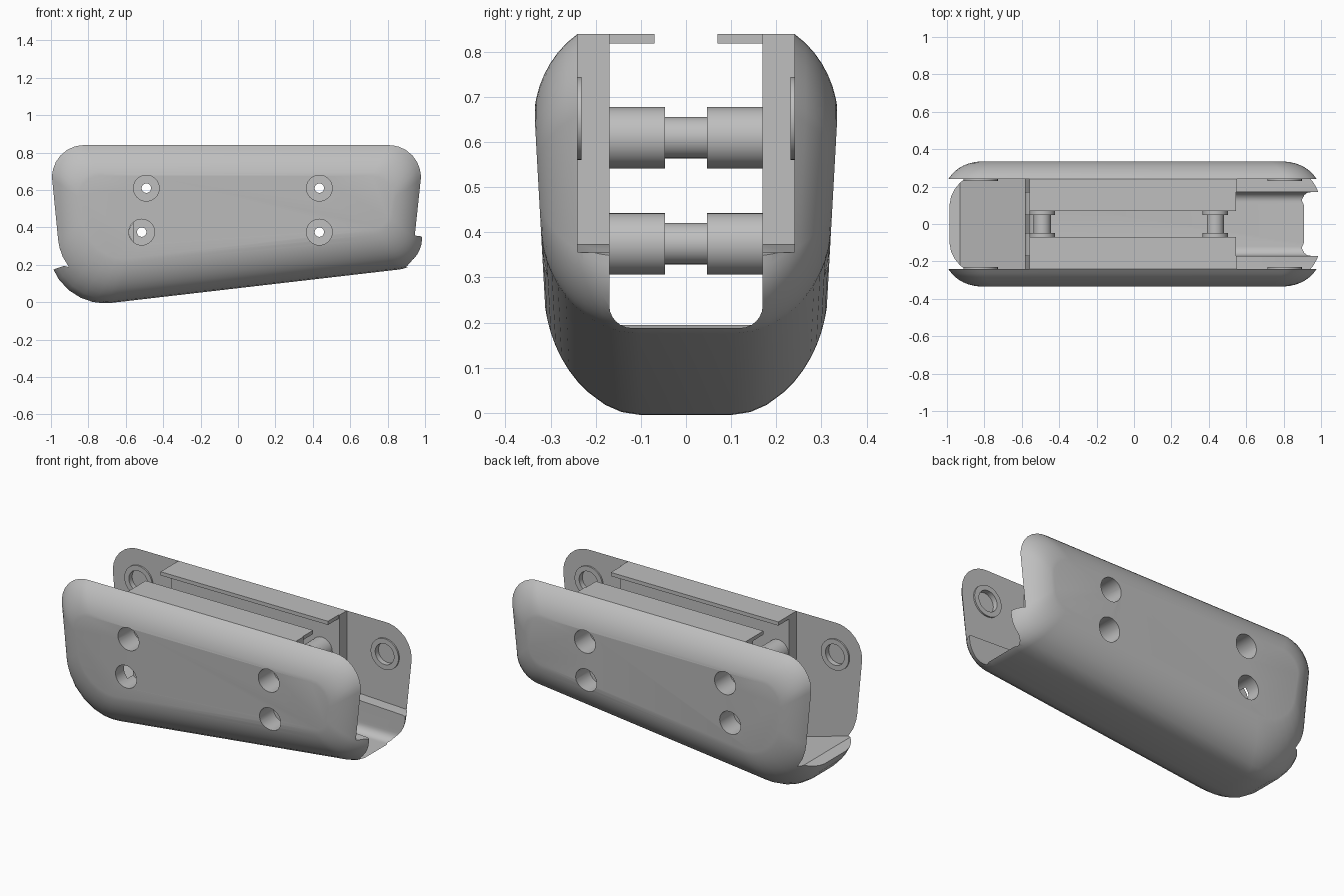
import bpy, bmesh, math
from mathutils import Vector

if "Cube" in bpy.data.objects:
    bpy.data.objects.remove(bpy.data.objects["Cube"])

grey = bpy.data.materials.new("plain_grey")
grey.use_nodes = True
grey.diffuse_color = (0.52, 0.52, 0.52, 1)
grey.node_tree.nodes["Principled BSDF"].inputs["Base Color"].default_value = grey.diffuse_color


def loft(name, rings, closed=False):
    """Skin a list of equal rings; cap the ends unless closed."""
    bm = bmesh.new()
    vs = [[bm.verts.new(p) for p in r] for r in rings]
    n, m = len(rings[0]), len(rings)
    for i in range(m if closed else m - 1):
        a, b = vs[i], vs[(i + 1) % m]
        for j in range(n):
            k = (j + 1) % n
            bm.faces.new((a[j], a[k], b[k], b[j]))
    if not closed:
        bm.faces.new(vs[0])
        bm.faces.new(vs[-1])
    bmesh.ops.recalc_face_normals(bm, faces=bm.faces)
    mesh = bpy.data.meshes.new(name)
    bm.to_mesh(mesh)
    bm.free()
    mesh.materials.append(grey)
    ob = bpy.data.objects.new(name, mesh)
    bpy.context.collection.objects.link(ob)
    return ob


def rounded(corners, steps=9):
    """Round a polygon of (x, z, radius) corners."""
    pts = []
    for i, (x, z, r) in enumerate(corners):
        c = Vector((x, z))
        u = (Vector(corners[i - 1][:2]) - c).normalized()
        v = (Vector(corners[(i + 1) % len(corners)][:2]) - c).normalized()
        half = u.angle(v) / 2
        centre = c + (u + v).normalized() * r / math.sin(half)
        p, q = c + u * r / math.tan(half) - centre, c + v * r / math.tan(half) - centre
        for s in range(steps):
            pts.append(centre + p.lerp(q, s / (steps - 1)).normalized() * r)
    return pts


def slab_y(name, pts, y0, y1):
    return loft(name, [[(x, y, z) for x, z in pts] for y in (y0, y1)])


def tube_y(name, x, z, profile, closed=False, sides=32):
    """Stack of circles along y from (y, radius) pairs."""
    return loft(name, [[(x + r * math.cos(2 * math.pi * k / sides), y,
                         z + r * math.sin(2 * math.pi * k / sides))
                        for k in range(sides)] for y, r in profile], closed)


def body_ring(y):
    """Side outline at depth y, drawn in towards the outer faces."""
    a = abs(y)
    bottom = 0.25 * (1 - math.sqrt(max(0, 1 - ((a - 0.11) / 0.226) ** 2)))
    edge = 0.24 * (1 - math.sqrt(1 - ((a - 0.1) / 0.237) ** 2)) - 0.047
    top, end = 0.84 - max(0, edge), 0.9 * edge
    left, right = -0.95 + end, 0.945 - end
    floor = lambda x: 0.116 * (x + 0.65) + bottom
    shrink = max(0, end)
    outline = rounded([(-1.005 + end, top, 0.17 - 0.4 * shrink),
                       (left, floor(left), 0.3 - 0.5 * shrink),
                       (right, floor(right), 0.15 - 0.3 * shrink),
                       (0.99 - end, top, 0.17 - 0.4 * shrink)])
    return [(p.x, y * (1 - 0.165 * max(0, 0.65 - p.y)), p.y) for p in outline]


def smooth(ob):
    bpy.ops.object.select_all(action='DESELECT')
    ob.select_set(True)
    bpy.context.view_layer.objects.active = ob
    bpy.ops.object.shade_smooth_by_angle(angle=math.radians(30))


# Pillow-shaped outer body
half = [0.11, 0.16, 0.2, 0.24, 0.265, 0.285, 0.302, 0.315, 0.325, 0.332, 0.335]
body = loft("body_shell", [body_ring(y) for y in [-h for h in reversed(half)] + half])

# Central channel with rounded floor corners
section = [(0.17, 1.0)]
for k in range(7):
    a = math.pi / 2 * k / 6
    section.append((0.12 + 0.05 * math.cos(a), 0.238 - 0.05 * math.sin(a)))
section += [(-y, z) for y, z in reversed(section)]
cutters = [loft("channel_cutter", [[(x, y, z) for y, z in section] for x in (-0.58, 1.2)])]

# Wider pockets at the two ends
cutters.append(slab_y("right_pocket_cutter",
                      [(-1.2, 1), (-0.56, 1), (-0.56, 0.2), (-0.58, 0.095),
                       (-0.93, 0.195), (-1.2, 0.1)], -0.24, 0.24))
cutters.append(slab_y("left_pocket_cutter",
                      [(0.55, 1), (1.2, 1), (1.2, 0.26), (0.97, 0.355), (0.55, 0.373)],
                      -0.24, 0.24))

# Bolt holes, counterbored on both sides
bolts = [(-0.49, 0.61), (-0.515, 0.375), (0.435, 0.61), (0.435, 0.375)]
discs = [(-0.82, 0.652), (0.805, 0.652)]
for x, z in bolts:
    cutters.append(tube_y("bore_cutter", x, z, [(-0.5, 0.025), (0.5, 0.025)]))
    for s in (-1, 1):
        cutters.append(tube_y("counterbore_cutter", x, z, [(s * 0.19, 0.069), (s * 0.5, 0.069)]))
for x, z in discs:
    cutters.append(tube_y("disc_recess_cutter", x, z, [(-0.262, 0.062), (0.262, 0.062)]))

bpy.context.view_layer.objects.active = body
for c in cutters:
    mod = body.modifiers.new("cut", 'BOOLEAN')
    mod.operation, mod.solver, mod.object = 'DIFFERENCE', 'EXACT', c
    bpy.ops.object.modifier_apply(modifier=mod.name)
for c in cutters:
    bpy.data.objects.remove(c)
smooth(body)

# Hollow stepped spacers across the channel
for x, z in bolts:
    smooth(tube_y("spacer", x, z,
                  [(-0.171, 0.068), (-0.047, 0.068), (-0.047, 0.046), (0.047, 0.046),
                   (0.047, 0.068), (0.171, 0.068), (0.171, 0.025), (-0.171, 0.025)], True))

for s in (-1, 1):
    # Top flanges over the channel
    slab_y("top_flange", [(-0.56, 0.84), (0.545, 0.84), (0.545, 0.818), (-0.56, 0.818)],
           s * 0.07, s * 0.172)
    # Raised rings in the end pockets
    for x, z in discs:
        smooth(tube_y("pocket_ring", x, z, [(s * 0.231, 0.092), (s * 0.242, 0.092),
                                            (s * 0.242, 0.062), (s * 0.231, 0.062)], True))
